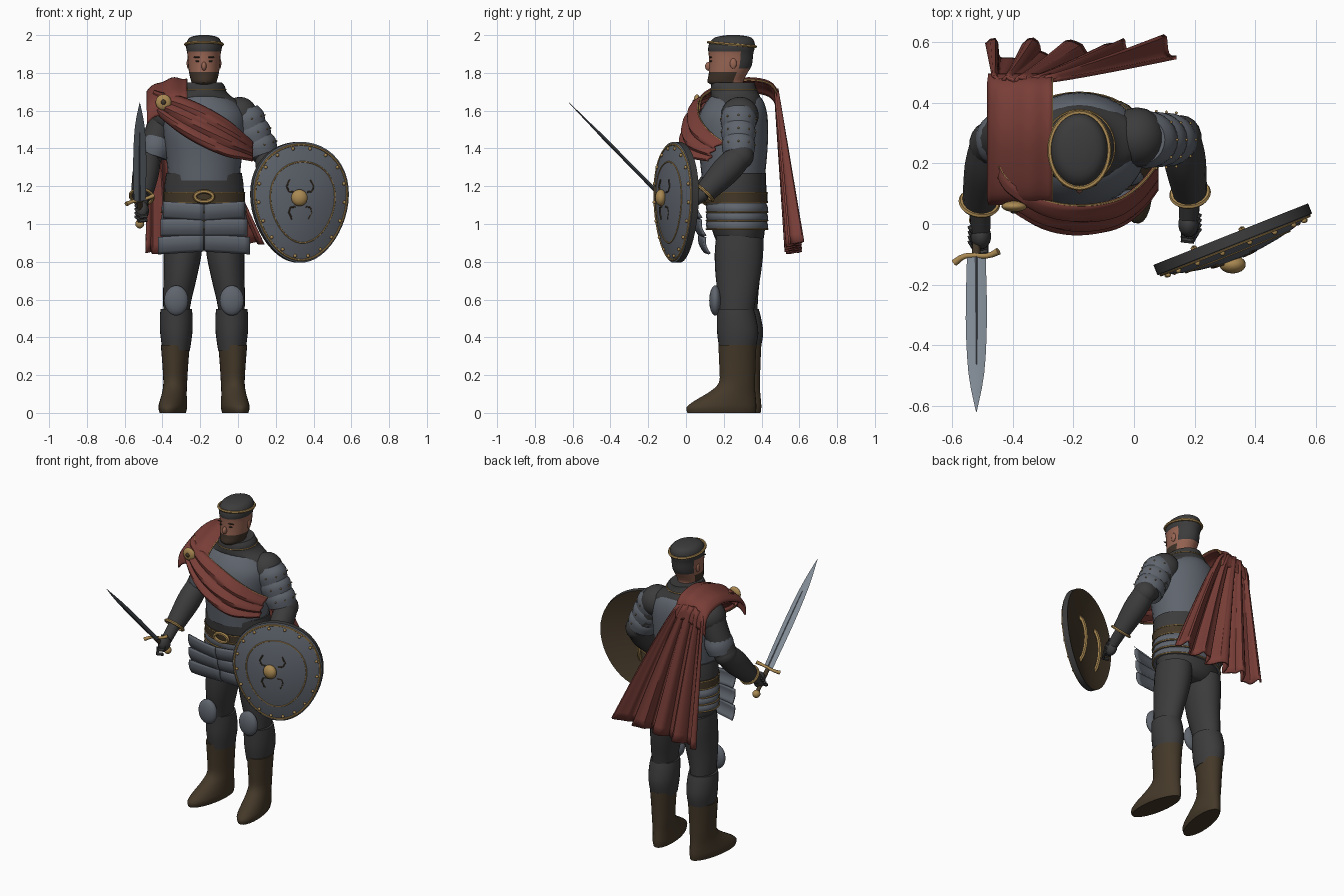
import bpy, bmesh, math
from mathutils import Vector as V

old = bpy.data.objects.get("Cube")
if old:
    bpy.data.objects.remove(old, do_unlink=True)

def material(name, rgb):
    m = bpy.data.materials.new(name)
    m.use_nodes = True
    m.diffuse_color = (*rgb, 1)
    m.node_tree.nodes["Principled BSDF"].inputs["Base Color"].default_value = (*rgb, 1)
    return m

MAIL = material("dark mail", (.045, .045, .046))
PLATE = material("blue grey plate", (.115, .13, .155))
RED = material("red cloth", (.19, .047, .038))
GOLD = material("gold", (.40, .25, .085))
LEATHER = material("brown leather", (.058, .040, .022))
SKIN = material("skin", (.32, .135, .09))
BEARD = material("dark brown beard", (.05, .033, .022))
STEEL = material("pale steel", (.22, .26, .30))
CX = -.18          # body midline
PI2 = 2 * math.pi
X, Y, Z = V((1, 0, 0)), V((0, 1, 0)), V((0, 0, 1))
made = []

def finish(name, bm, mats, rule=None):
    bmesh.ops.recalc_face_normals(bm, faces=bm.faces)
    mats = mats if isinstance(mats, list) else [mats]
    if rule:
        for f in bm.faces:
            f.material_index = rule(f.calc_center_median(), f.normal)
    me = bpy.data.meshes.new(name)
    bm.to_mesh(me)
    bm.free()
    for m in mats:
        me.materials.append(m)
    ob = bpy.data.objects.new(name, me)
    bpy.context.collection.objects.link(ob)
    made.append(ob)
    return ob

def skin(name, rings, mats, rule=None, ring=True, loop=False, thick=0):
    """Join rows of points with quads, closed as a tube or left as a sheet."""
    bm = bmesh.new()
    vs = [[bm.verts.new(p) for p in r] for r in rings]
    n, k = len(vs), len(vs[0])
    for i in range(n if loop else n - 1):
        for j in range(k if ring else k - 1):
            a, b, c = vs[i], vs[(i + 1) % n], (j + 1) % k
            bm.faces.new((a[j], a[c], b[c], b[j]))
    if ring and not loop:
        bm.faces.new(vs[0])
        bm.faces.new(vs[-1])
    ob = finish(name, bm, mats, rule)
    if thick:
        s = ob.modifiers.new("thickness", "SOLIDIFY")
        s.thickness, s.offset = thick, 0
    return ob

def smooth(rows, n):
    """Catmull-Rom interpolation of number rows."""
    out, last = [], len(rows) - 1
    for i in range(last):
        p = [rows[min(max(i + d, 0), last)] for d in (-1, 0, 1, 2)]
        for s in range(n):
            t = s / n
            out.append([b + .5 * t * (c - a + t * (2 * a - 5 * b + 4 * c - d + t * (3 * (b - c) + d - a)))
                        for a, b, c, d in zip(*p)])
    return out + [list(rows[-1])]

def loft(name, rows, mats, rule=None, cx=CX, n=3, seg=28):
    """Stack of ellipses; each row is z, centre y, x radius, y radius."""
    rings = [[(cx + rx * math.cos(PI2 * j / seg), cy + ry * math.sin(PI2 * j / seg), z) for j in range(seg)]
             for z, cy, rx, ry in smooth(rows, n)]
    return skin(name, rings, mats, rule)

def tube(name, rows, mats, up=X, seg=16, n=1, loop=False):
    """Sweep; each row is x, y, z, radius across, radius along up."""
    rows = smooth(rows, n)
    pts, rings, last = [V(r[:3]) for r in rows], [], len(rows) - 1
    for i, r in enumerate(rows):
        nxt, prv = (pts[(i + 1) % len(pts)], pts[i - 1]) if loop else (pts[min(i + 1, last)], pts[max(i - 1, 0)])
        t = (nxt - prv).normalized()
        side = up.cross(t).normalized()
        top = t.cross(side)
        rings.append([pts[i] + side * r[3] * math.cos(PI2 * j / seg) + top * r[4] * math.sin(PI2 * j / seg)
                      for j in range(seg)])
    return skin(name, rings, mats, loop=loop)

def cord(name, pts, r, mat=GOLD, up=Z, loop=True):
    return tube(name, [(*p, r, r) for p in pts], mat, up, 6, 1, loop)

def ball(name, loc, size, mat):
    bm = bmesh.new()
    bmesh.ops.create_uvsphere(bm, u_segments=18, v_segments=12, radius=1)
    for v in bm.verts:
        v.co = V(loc) + V(a * b for a, b in zip(v.co, size))
    return finish(name, bm, mat)

def oval(c, ax, ay, n=36):
    return [V(c) + ax * math.cos(PI2 * i / n) + ay * math.sin(PI2 * i / n) for i in range(n)]

# Head: hair and beard are regions of the same form
def head_rule(c, n):
    if c.z > 1.915 or (c.y > .285 and c.z > 1.82):
        return 1
    return 2 if c.z < 1.80 and c.y < .26 else 0
loft("head", [(1.66, .28, .065, .07), (1.725, .24, .06, .085), (1.75, .21, .066, .095), (1.79, .22, .077, .10),
              (1.84, .235, .084, .113), (1.90, .238, .088, .118), (1.93, .24, .094, .123), (1.965, .245, .091, .117),
              (1.99, .25, .07, .09), (2.0, .25, .025, .03)], [SKIN, MAIL, BEARD], head_rule)
cord("circlet", oval((CX, .243, 1.951), X * .098, V((0, .125, -.012))), .008)
ball("nose", (CX, .122, 1.835), (.013, .021, .024), SKIN)
for s in (-1, 1):
    ball("ear", (CX + s * .083, .25, 1.85), (.009, .018, .028), SKIN)
    ball("eye", (CX + s * .034, .132, 1.862), (.012, .007, .005), BEARD)
    ball("brow", (CX + s * .036, .130, 1.883), (.022, .007, .004), BEARD)

# Torso
loft("breastplate", [(1.23, .25, .188, .165), (1.35, .25, .2, .178), (1.48, .245, .216, .19),
                     (1.58, .25, .215, .18), (1.65, .26, .165, .15), (1.685, .26, .1, .12)], PLATE)
loft("mail_collar", [(1.59, .275, .225, .12), (1.64, .272, .195, .125), (1.675, .262, .145, .13),
                     (1.70, .255, .12, .125), (1.73, .25, .11, .118), (1.75, .25, .092, .115)], MAIL)
cord("collar_trim", oval((CX, .253, 1.712), X * .116, Y * .123), .0035)
loft("abdomen", [(1.1, .265, .212, .16), (1.2, .26, .21, .165), (1.27, .255, .2, .168)], MAIL)
loft("hips", [(.86, .285, .12, .08), (.9, .285, .19, .12), (1.0, .275, .215, .145), (1.12, .27, .21, .15)], MAIL)
loft("belt", [(1.11, .265, .216, .168), (1.17, .262, .216, .17)], LEATHER, n=1)
for z in (1.115, 1.165):
    cord("belt_trim", oval((CX, .263, z), X * .216, Y * .169), .003)
cord("belt_buckle", oval((CX, .083, 1.145), X * .048, Z * .027, 24), .011, up=Y)

# Skirt bands and hanging front plates
for i in range(3):
    z = 1.11 - i * .045
    loft("skirt_band", [(z, .267, .214, .158), (z - .025, .27, .226, .164), (z - .05, .272, .222, .16)], PLATE)
    cord("skirt_trim", oval((CX, .27, z - .047), X * .226, Y * .163), .004)
    for s in (-1, 1):
        rows = []
        for a in range(7):
            v = a / 6
            zz, yy = 1.105 - .08 * i - .088 * v, .028 + .022 * i + .024 * v - .012 * math.sin(math.pi * v)
            w = .213 + .013 * i
            rows.append([(CX + s * (.003 + w * b / 8), yy + .03 * (b / 8) ** 2, zz + .015 * (b / 8) * (1 - i))
                         for b in range(9)])
        skin("front_skirt_plate", rows, PLATE, ring=False, thick=.012)

# Legs: right foot set slightly back, toes turned out
for s in (-1, 1):
    cx, back = CX + s * .147, -.013 * s
    thigh = [(.50, .275 + back, .065, .09, .148), (.6, .275 + back / 2, .075, .1, .142), (.72, .275, .088, .118, .127),
             (.84, .28, .1, .128, .114), (.93, .285, .1, .125, .108)]
    tube("thigh", [(CX + s * d, y, z, ry, rx) for z, y, rx, ry, d in thigh], MAIL, n=3, seg=24)
    loft("greave", [(z, y + back, rx, ry) for z, y, rx, ry in
                    ((.33, .285, .072, .094), (.42, .287, .085, .109), (.5, .281, .087, .104), (.55, .274, .083, .098))],
         MAIL, cx=cx)
    ball("knee_plate", (cx, .155, .595), (.065, .032, .08), PLATE)
    boot = loft("boot", [(0, -.085, .064, .183), (.03, -.085, .071, .187), (.065, -.064, .068, .164),
                         (.11, -.028, .063, .124), (.16, -.002, .062, .097), (.25, 0, .067, .097),
                         (.36, 0, .076, .102)], LEATHER, cx=0)
    boot.location = (CX + s * .152, .285 + back, 0)
    boot.rotation_euler.z = s * .16

# Arms: shoulder, elbow, wrist and hand positions for each side
arms = {"right": (-1, -.385, (-.475, .265, 1.345), (-.51, .07, 1.145), (-.505, -.04, 1.07)),
        "left": (1, .02, (.155, .285, 1.36), (.185, .10, 1.165), (.18, .0, 1.10))}
for side, (s, sx, elbow, wrist, hand) in arms.items():
    ball(side + "_shoulder", (sx - s * .01, .285, 1.575), (.095, .1, .098), MAIL)
    tube(side + "_upper_arm", [(sx, .29, 1.59, .08, .075), (sx + s * .045, .283, 1.46, .08, .072),
                               (*elbow, .072, .068)], MAIL, n=4)
    ball(side + "_elbow", elbow, (.068, .074, .072), MAIL)
    e, w, h = V(elbow), V(wrist), V(hand)
    tube(side + "_forearm", [(*e, .068, .066), (*e.lerp(w, .4), .076, .07), (*w, .056, .056)], MAIL, n=4)
    d = (w - e).normalized()
    across = X.cross(d).normalized()
    cord(side + "_gold_cuff", oval(w, across * .057, d.cross(across) * .06), .009, up=d)
    tube(side + "_wrist", [(*w, .036, .036), (*w.lerp(h, .8), .034, .032)], MAIL)
    ball(side + "_palm", h, (.034, .044, .05), MAIL)
    for k in range(4):
        f = h + V((0, -.021 + .016 * k, -.033 + .02 * k))
        cord(side + "_finger", [f + V((-s * .005, .02, .014)), f + V((s * .034, 0, 0)), f + V((s * .012, -.035, -.02)),
                                f + V((-s * .024, -.03, -.015))], .011, MAIL, V((0, .5, 1)), False)

# Overlapping plates with studs on the left shoulder, one band under the drape on the right
for k in range(3):
    a = V((.024 + .034 * k, .278, 1.60 - .068 * k))
    b = a + V((.035, 0, -.095))
    r = .099 - .003 * k
    tube("left_pauldron_plate", [(*a, r - .016, r - .02), (*a.lerp(b, .45), r + .003, r - .004),
                                 (*b, r - .006, r - .012)], PLATE, up=Y, n=3, seg=24)
    for i in range(5):
        t = math.radians(36 * i - 72)
        ball("pauldron_stud", a.lerp(b, .55) + V((r * math.cos(t), r * math.sin(t), .3 * r * math.cos(t))),
             (.0045, .0045, .0045), GOLD)
tube("right_arm_band", [(-.422, .28, 1.46, .076, .08), (-.435, .278, 1.41, .086, .092), (-.45, .275, 1.36, .078, .084)],
     PLATE, up=Y, n=3, seg=24)

# Sword
d = V((0, -.704, .711))
root, tip = V((-.52, -.11, 1.125)), V((-.52, -.62, 1.643))
tube("sword_blade", [(*root, .008, .031), (*root.lerp(tip, .4), .007, .035), (*root.lerp(tip, .75), .006, .026),
                     (*tip, .001, .001)], STEEL, seg=4, n=3)
tube("sword_fuller", [(*root, .0105, .012), (*root.lerp(tip, .7), .0085, .006)], PLATE, seg=4)
tube("sword_guard", [(-.592, -.128, 1.105, .012, .012), (-.555, -.105, 1.12, .009, .009), (-.485, -.105, 1.135, .009, .009),
                     (-.447, -.09, 1.15, .012, .012)], GOLD, up=Y, n=3, seg=10)
tube("sword_grip", [(*root, .014, .014), (*(root - d * .16), .012, .012)], LEATHER)
ball("sword_pommel", root - d * .175, (.024, .024, .024), GOLD)

# Shield: egg outline, domed, facing outward
F = V((.37, -.929, 0))
ALONG = V((.929, .37, 0))
def on_shield(r, a, out):
    x, z = r * .272 * math.cos(a) * (1 + .14 * math.sin(a)), r * .32 * math.sin(a)
    return V((.332, -.066, 1.115)) + ALONG * x + Z * z + F * out
def dome(r):
    return .05 * (1 - r * r)
def shield_ring(r, out, n=48):
    return [on_shield(r, PI2 * i / n, out) for i in range(n)]
steps = [.02, .25, .5, .7, .85, .95, 1]
skin("shield", [shield_ring(r, dome(r)) for r in steps] + [shield_ring(r, dome(r) - .035) for r in reversed(steps)],
     [PLATE, LEATHER, MAIL], lambda c, n: 0 if n.dot(F) > .5 else 1 if n.dot(F) < -.5 else 2)
cord("shield_rim", shield_ring(.955, dome(.955)), .006, up=F)
cord("shield_inner_ring", shield_ring(.67, dome(.67)), .004, up=F)
ball("shield_boss", on_shield(.13, math.radians(145), .06), (.044, .03, .044), GOLD)
for i in range(18):
    ball("shield_stud", on_shield(.9, PI2 * i / 18, dome(.9) + .003), (.009, .009, .009), GOLD)
for i in range(4):
    a = math.pi / 4 + i * math.pi / 2
    t = 1 if i % 2 else -1
    cord("shield_ornament", [on_shield(r, a + t * k, dome(r)) - ALONG * .02 + Z * .015
                             for r, k in ((.17, 0), (.26, .25), (.34, .1), (.38, -.25))], .0045, LEATHER, F, False)
for x in (-.13, .04):
    pts = [on_shield(0, 0, .015 - .05 * math.sin(math.pi * k / 8) ** .6) + ALONG * x + Z * (.16 - .04 * k) for k in range(9)]
    cord("shield_handle", pts, .012, GOLD, ALONG, False)

# Cloak: chest sash, shoulder drape and pleated back
sash = smooth([(-.445, .15, 1.655, .05), (-.41, .10, 1.63, .062), (-.30, .035, 1.575, .095), (-.18, .015, 1.515, .105),
               (-.06, .035, 1.455, .095), (.02, .09, 1.415, .07), (.075, .16, 1.385, .05)], 5)
strip = [[(x, y + .035 * v - .02 * (1 - v * v) + .011 * math.sin(9 * v + 5 * x), z + h * v)
          for v in [k / 8 - 1 for k in range(17)]] for x, y, z, h in sash]
skin("chest_sash", strip, RED, ring=False, thick=.014)
cord("sash_trim_upper", [r[-1] for r in strip], .004, GOLD, Z, False)
cord("sash_trim_lower", [r[0] for r in strip], .004, GOLD, Z, False)
drape = smooth([(.07, 1.6), (.085, 1.675), (.17, 1.725), (.30, 1.765), (.42, 1.755), (.475, 1.71), (.49, 1.62)], 4)
strip = [[(-.48 + .21 * t, y, z - .07 * (1 - t) ** 3 + .006 * math.sin(12 * t))
          for t in [k / 16 for k in range(17)]] for y, z in drape]
skin("shoulder_drape", strip, RED, ring=False, thick=.014)
cord("drape_trim", [r[-1] for r in strip], .004, GOLD, X, False)

def cloak_point(u, v):
    left, right = -.465 - .022 * v, -.27 + .41 * v ** .9
    x = left + (right - left) * u + .01 * v * math.sin(PI2 * 9 * u)
    fold = math.sin(PI2 * 4.5 * u + 1) + .35 * math.sin(PI2 * 10 * u)
    y = .478 + .085 * v + (.006 + .028 * v) * fold + .015 * u * v
    return (x, y, 1.74 - v * (.90 - .06 * u) - (.04 * u + .08 * (1 - u) ** 4) * (1 - v) + .008 * v * fold)
skin("back_cloak", [[cloak_point(u / 72, v / 16) for u in range(73)] for v in range(17)], RED, ring=False, thick=.012)
ball("cloak_brooch", (-.395, .058, 1.645), (.042, .018, .042), GOLD)
ball("brooch_centre", (-.395, .044, 1.645), (.014, .01, .014), LEATHER)

# Shading
for ob in bpy.context.selected_objects:
    ob.select_set(False)
for ob in made:
    ob.select_set(True)
bpy.context.view_layer.objects.active = made[0]
bpy.ops.object.shade_smooth_by_angle(angle=math.radians(40))
